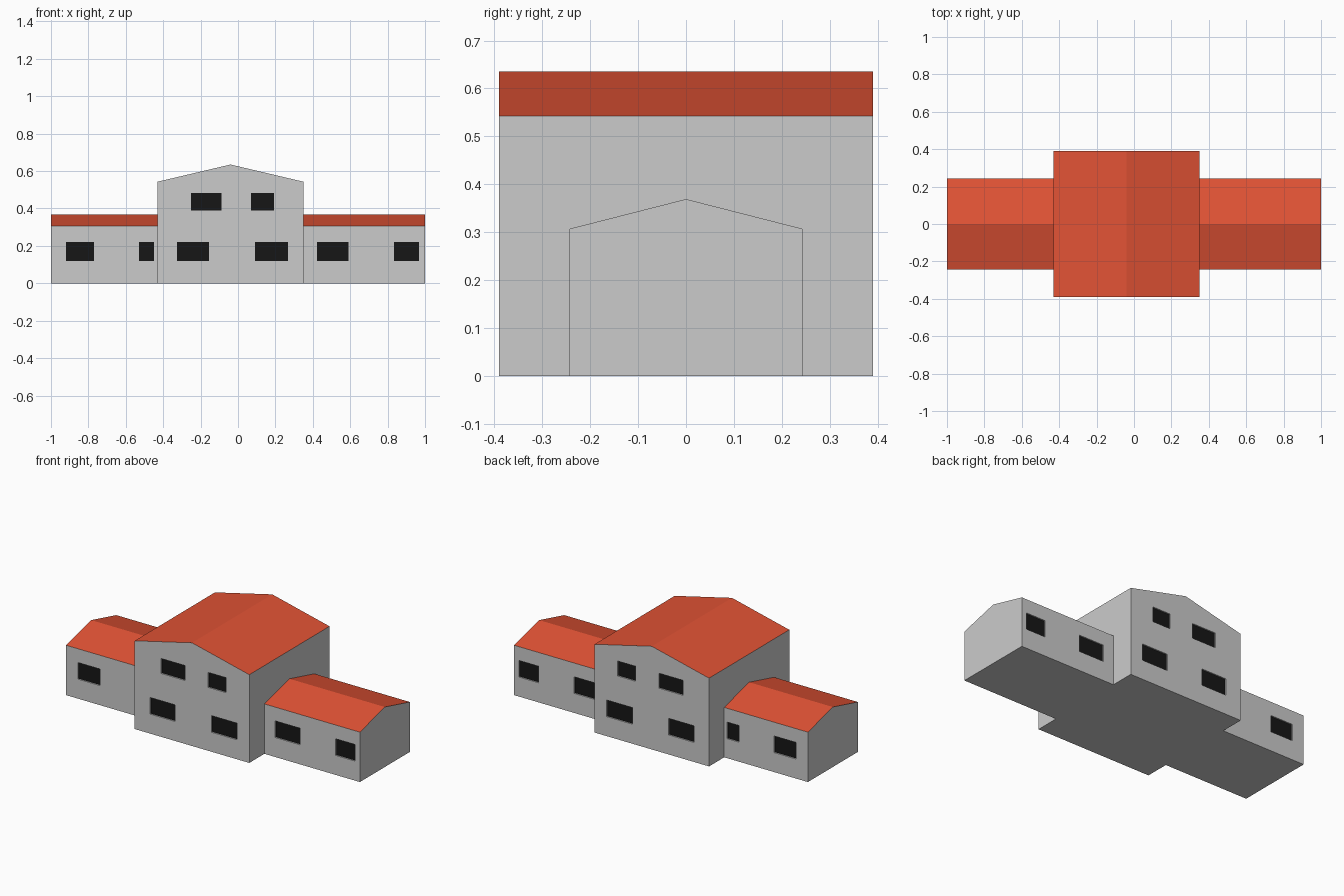
import bpy, bmesh
from mathutils import Matrix, Vector

if "Cube" in bpy.data.objects:
    bpy.data.objects.remove(bpy.data.objects["Cube"])

RECESS = 0.008   # depth of glass behind the wall face


def material(name, rgb):
    m = bpy.data.materials.new(name)
    m.diffuse_color = (*rgb, 1)
    m.use_nodes = True
    m.node_tree.nodes["Principled BSDF"].inputs["Base Color"].default_value = m.diffuse_color
    return m


ROOF = material("roof_red", (0.75, 0.085, 0.035))
GLASS = material("dark_glass", (0.008, 0.008, 0.008))


def finish(name, bm, mats=()):
    bmesh.ops.recalc_face_normals(bm, faces=bm.faces)
    me = bpy.data.meshes.new(name)
    bm.to_mesh(me)
    bm.free()
    for m in mats:
        me.materials.append(m)
    ob = bpy.data.objects.new(name, me)
    bpy.context.collection.objects.link(ob)
    return ob


def gabled_block(name, x0, x1, y0, y1, eave, ridge, ridge_along_y):
    """House-shaped prism: grey walls in slot 0, red roof slopes in slot 1."""
    a, b, s, e = (x0, x1, y0, y1) if ridge_along_y else (y0, y1, x0, x1)
    profile = [(a, 0), (b, 0), (b, eave), ((a + b) / 2, ridge), (a, eave)]
    place = (lambda u, v, z: (u, v, z)) if ridge_along_y else (lambda u, v, z: (v, u, z))
    bm = bmesh.new()
    near, far = ([bm.verts.new(place(u, v, z)) for u, z in profile] for v in (s, e))
    bm.faces.new(near)
    bm.faces.new(far)
    for i in range(5):
        j = (i + 1) % 5
        bm.faces.new((near[i], near[j], far[j], far[i]))
    bmesh.ops.recalc_face_normals(bm, faces=bm.faces)
    for f in bm.faces:
        f.material_index = int(f.normal.z > 0.1)
    return finish(name, bm, (None, ROOF))


def window_boxes(name, windows, wall, outer, inner, mats=()):
    """Boxes for every window on both the front and the back wall."""
    bm = bmesh.new()
    for x0, x1, z0, z1 in windows:
        for side in (-1, 1):
            centre = Vector(((x0 + x1) / 2, side * (wall + (outer + inner) / 2), (z0 + z1) / 2))
            size = (x1 - x0, outer - inner, z1 - z0)
            bmesh.ops.create_cube(bm, size=1, matrix=Matrix.LocRotScale(centre, None, size))
    return finish(name, bm, mats)


def add_windows(block, windows, wall):
    cutter = window_boxes(block.name + "_window_cutter", windows, wall, 0.03, -0.02)
    cutter.hide_render = True
    cutter.display_type = 'WIRE'
    mod = block.modifiers.new("window_openings", 'BOOLEAN')
    mod.operation = 'DIFFERENCE'
    mod.solver = 'EXACT'
    mod.object = cutter
    window_boxes(block.name + "_windows", windows, wall, -RECESS, -0.02, (GLASS,))


LOW, HIGH = (0.12, 0.222), (0.39, 0.482)   # sill and head of each storey

# Central two-storey hall, ridge running front to back
hall = gabled_block("central_hall", -0.43, 0.35, -0.39, 0.39, 0.543, 0.635, True)
add_windows(hall, [(-0.326, -0.155, *LOW), (0.091, 0.267, *LOW),
                   (-0.251, -0.088, *HIGH), (0.07, 0.193, *HIGH)], 0.39)

# Single-storey wings, ridge running left to right
left = gabled_block("left_wing", -1, -0.43, -0.243, 0.243, 0.307, 0.369, False)
add_windows(left, [(-0.92, -0.77, *LOW), (-0.53, -0.449, *LOW)], 0.243)

right = gabled_block("right_wing", 0.35, 1, -0.243, 0.243, 0.307, 0.369, False)
add_windows(right, [(0.422, 0.591, *LOW), (0.834, 0.968, *LOW)], 0.243)
